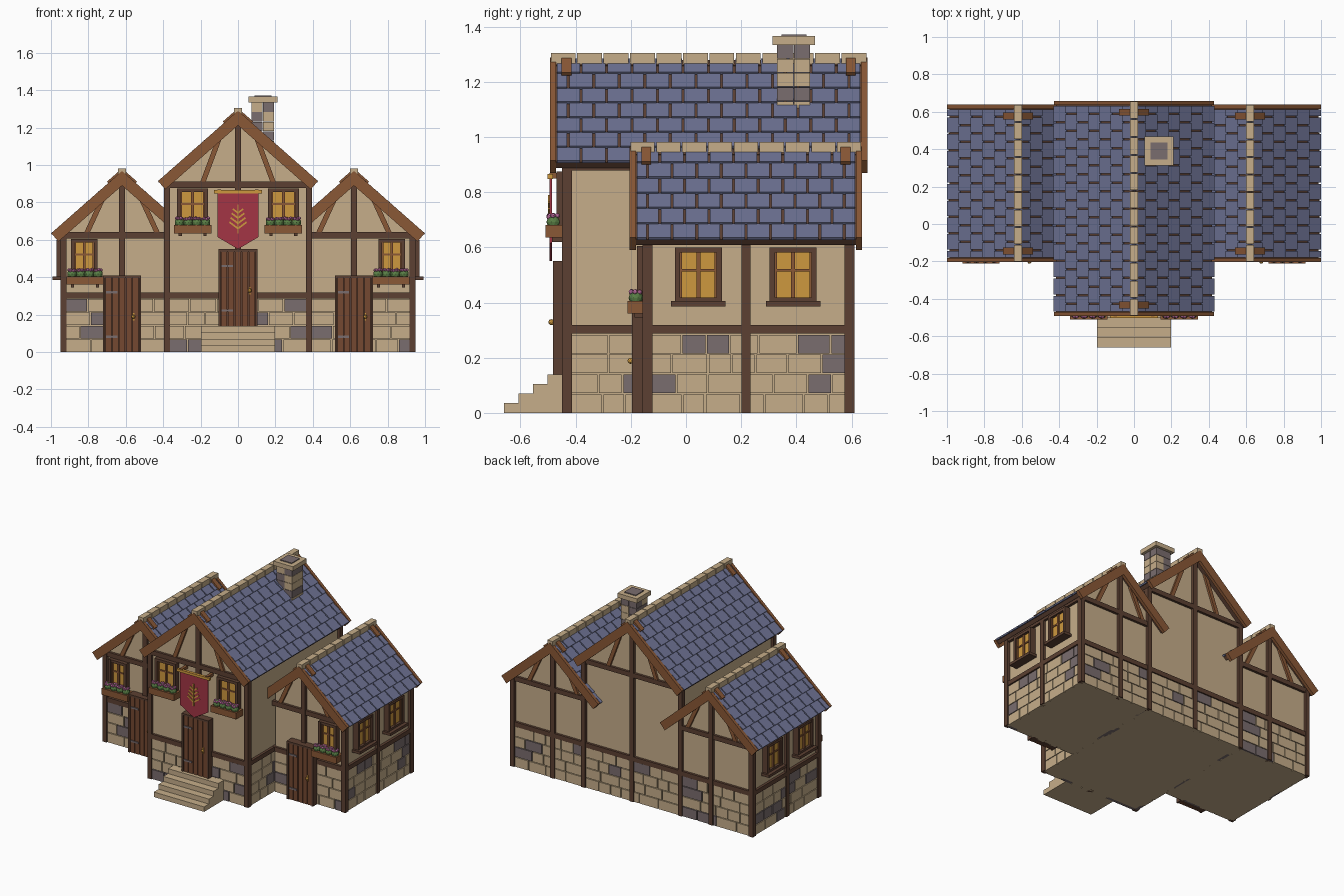
import bpy, bmesh, math, random
from mathutils import Matrix, Vector

if "Cube" in bpy.data.objects:
    bpy.data.objects.remove(bpy.data.objects["Cube"])
random.seed(7)


def colour(name, code):
    srgb = [int(code[i:i + 2], 16) / 255 for i in (0, 2, 4)]
    rgba = [((c + .055) / 1.055) ** 2.4 for c in srgb] + [1]
    m = bpy.data.materials.new(name)
    m.use_nodes = True
    m.diffuse_color = rgba
    m.node_tree.nodes["Principled BSDF"].inputs["Base Color"].default_value = rgba
    return m


TAN = colour("plaster_and_pale_stone", "C6AE8A")
GREY = colour("grey_stone", "7A6D6E")
DARK = colour("dark_timber", "5C4032")
WOOD = colour("warm_timber", "8A5836")
PLANK = colour("door_planks", "754831")
SLATE = colour("blue_slate", "6E7394")
GOLD = colour("gold", "CE983E")
RED = colour("red_cloth", "A33545")
GREEN = colour("leaf_green", "5A8046")
PINK = colour("pink_petals", "C873A8")


class Part:
    """Collects simple solids into one named object."""

    def __init__(self, name, *mats, frame=None):
        self.name, self.mats, self.bm = name, mats, bmesh.new()
        self.frame = frame or Matrix()

    def paint(self, verts, mat):
        for f in {f for v in verts for f in v.link_faces}:
            f.material_index = self.mats.index(mat or self.mats[0])

    def solid(self, local, mat=None):
        r = bmesh.ops.create_cube(self.bm, size=1, matrix=self.frame @ local)
        self.paint(r["verts"], mat)

    def box(self, x0, x1, y0, y1, z0, z1, mat=None):
        c = Vector((x0 + x1, y0 + y1, z0 + z1)) / 2
        self.solid(Matrix.Translation(c) @ Matrix.Diagonal((x1 - x0, y1 - y0, z1 - z0, 1)), mat)

    def bar(self, x0, z0, x1, z1, y, w, d, mat=None):
        dx, dz = x1 - x0, z1 - z0
        self.solid(Matrix.Translation(((x0 + x1) / 2, y, (z0 + z1) / 2))
                   @ Matrix.Rotation(-math.atan2(dz, dx), 4, 'Y')
                   @ Matrix.Diagonal((math.hypot(dx, dz), d, w, 1)), mat)

    def ball(self, c, r, mat):
        m = self.frame @ Matrix.Translation(c)
        b = bmesh.ops.create_icosphere(self.bm, subdivisions=2, radius=r, matrix=m)
        self.paint(b["verts"], mat)

    def prism(self, pts, y0, y1, mat=None):
        face = self.bm.faces.new([self.bm.verts.new((x, y0, z)) for x, z in pts])
        r = bmesh.ops.extrude_face_region(self.bm, geom=[face])
        vs = [v for v in r["geom"] if isinstance(v, bmesh.types.BMVert)]
        bmesh.ops.translate(self.bm, verts=vs, vec=(0, y1 - y0, 0))
        self.paint(vs, mat)

    def done(self):
        bmesh.ops.recalc_face_normals(self.bm, faces=self.bm.faces)
        me = bpy.data.meshes.new(self.name)
        self.bm.to_mesh(me)
        self.bm.free()
        for m in self.mats:
            me.materials.append(m)
        ob = bpy.data.objects.new(self.name, me)
        bpy.context.collection.objects.link(ob)
        return ob


SLOPE, SKIN = .88, .02
BACK = .61


def stones(name, frame, length):
    # four courses of uneven blocks along local x, facing local -y
    p = Part(name, TAN, GREY, frame=frame)
    step = .072
    for row in range(4):
        x = 0
        while x < length:
            end = x + random.uniform(.08, .16)
            if length - end < .05:
                end = length
            p.box(x + .003, end - .003, -.012, .01, row * step, (row + 1) * step - .005,
                  GREY if random.random() < .22 else TAN)
            x = end
    p.done()


def building(name, cx, x0, x1, y0, eave, ridge, posts, side_posts, strut):
    roof_z = lambda x: ridge - .035 - SLOPE * abs(x - cx)
    a, b, f, k = x0 + SKIN, x1 - SKIN, y0 + SKIN, BACK - SKIN
    walls = Part(name + "_walls", TAN)
    walls.prism([(a, 0), (b, 0), (b, roof_z(b)), (cx, roof_z(cx)), (a, roof_z(a))], f, k)
    walls.done()
    # stone footing on all four sides
    for label, x, y, turn, n in (("front", a, f, 0, b - a), ("back", b, k, 180, b - a),
                                 ("left", b, f, 90, k - f), ("right", a, k, -90, k - f)):
        stones(f"{name}_{label}_footing",
               Matrix.Translation((x, y, 0)) @ Matrix.Rotation(math.radians(turn), 4, 'Z'), n)
    # posts, rails and gable struts
    t = Part(name + "_timber", DARK, WOOD)
    for y, d in ((y0, 1), (BACK, -1)):
        lo, hi = sorted((y, y + d * .036))
        for x in posts:
            t.box(x - .016, x + .016, lo, hi, 0, roof_z(x) if x == cx else eave)
        for z in (.303, eave):
            t.box(x0, x1, lo + .003, hi - .003, z - .017, z + .016)
        for s in (-1, 1):
            t.bar(cx + s * strut, roof_z(cx + strut), cx + s * strut * 2.1, eave + .01,
                  y + d * .015, .027, .02, WOOD)
    for x in (x0, x1 - .03):
        for z in (.303, eave):
            t.box(x + .002, x + .028, y0 + .01, BACK - .01, z - .016, z + .015)
        for y in side_posts:
            t.box(x, x + .03, y - .016, y + .016, 0, eave)
    t.done()


def roof(name, cx, half, ridge, y0, y1, rows, cols):
    angle, length = math.atan(SLOPE), y1 - y0
    run, h = half * math.hypot(1, SLOPE), length / 2
    step, pitch = run / rows, (length - .04) / cols
    top = Matrix.Translation((cx, (y0 + y1) / 2, ridge))
    for side, turn in (("left", 0), ("right", math.pi)):
        frame = top @ Matrix.Rotation(turn, 4, 'Z') @ Matrix.Rotation(angle, 4, 'Y')
        deck = Part(f"{name}_{side}_deck", DARK, WOOD, frame=frame)
        deck.box(0, run - .004, -h + .01, h - .01, -.035, -.008)
        for s in (-1, 1):
            y = s * (h - .011)
            deck.box(0, run, y - .011, y + .011, -.055, .004, WOOD)
            y = s * (h - .06)
            deck.box(.01, .095, y - .018, y + .018, 0, .014, WOOD)
        deck.done()
        # staggered slates, each tipped up at its lower edge
        tiles = Part(f"{name}_{side}_slates", SLATE, frame=frame)
        for r in range(rows):
            edges = [-h + .02 + pitch * (i + r % 2 / 2) for i in range(-1, cols + 1)]
            for e in edges:
                lo, hi = max(e, -h + .022) + .004, min(e + pitch, h - .022) - .004
                if hi - lo > .02:
                    tiles.solid(Matrix.Translation((step * (r + .5), (lo + hi) / 2, -.004))
                                @ Matrix.Rotation(-.09, 4, 'Y')
                                @ Matrix.Diagonal((step + .003, hi - lo, .011, 1)))
        tiles.done()
    caps = Part(name + "_ridge_caps", TAN, frame=top)
    cap = length / cols
    for i in range(cols):
        caps.box(-.021, .021, -h + cap * i + .003, -h + cap * (i + 1) - .003, -.02, .019)
    caps.done()


def window(name, frame, w, h, sill):
    p = Part(name, DARK, WOOD, GOLD, frame=frame)
    a, b, e = w / 2, h / 2, .019
    p.box(-a + .01, a - .01, -.02, .01, -b + .01, b - .01, GOLD)
    for s in (-1, 1):
        p.box(*sorted((s * a, s * (a - e))), -.04, .01, -b, b)
        p.box(-a, a, -.038, .01, *sorted((s * b, s * (b - e))))
        p.box(*sorted((s * (a - e), s * (a - e - .007))), -.03, 0, -b + e, b - e, WOOD)
    p.box(-.007, .007, -.03, 0, -b + e, b - e, WOOD)
    p.box(-a + e, a - e, -.026, 0, .012, .022, WOOD)
    if sill:
        p.box(-a - .014, a + .014, -.062, .01, -b - .014, -b + .005)
    p.done()


def flower_box(name, frame, w):
    p = Part(name, WOOD, GREEN, PINK, DARK, frame=frame)
    p.box(-w / 2, w / 2, -.075, 0, -.045, 0)
    for s in (-1, 1):
        p.box(s * w / 3 - .009, s * w / 3 + .009, -.05, 0, -.06, -.045, DARK)
    for i in range(4):
        c = Vector((w * (i - 1.5) / 4.3, -.045, .012))
        p.ball(c, .026, GREEN)
        for j in range(6):
            t = j * math.tau / 6 + i
            p.ball(c + Vector((.015 * math.cos(t), .018 * math.sin(t), random.uniform(.017, .024))),
                   .009, PINK)
    p.done()


def door(name, x, y, z, w, h):
    p = Part(name, PLANK, DARK, GREY, GOLD, frame=Matrix.Translation((x, y, z)))
    a, n = w / 2 - .012, 5
    p.box(-w / 2, w / 2, -.014, .03, 0, h, DARK)
    for s in (-1, 1):
        p.box(*sorted((s * a, s * w / 2)), -.03, .03, 0, h, DARK)
    p.box(-w / 2, w / 2, -.03, .03, h - .014, h, DARK)
    for i in range(n):
        left = -a + 2 * a * i / n
        p.box(left + .002, left + 2 * a / n - .002, -.024, 0, 0, h - .014)
    for t in (.2, .78):
        p.box(-a + .005, -a + .065, -.03, 0, h * t - .006, h * t + .006, GREY)
    p.ball((a - .03, -.036, h * .46), .011, GOLD)
    p.box(a - .035, a - .025, -.03, 0, h * .46 - .02, h * .46 + .02, GOLD)
    p.done()


# Hall and its two wings
building("hall", 0, -.395, .395, -.45, .895, 1.285, (-.379, 0, .379), (), .09)
roof("hall_roof", 0, .425, 1.285, -.493, .657, 7, 12)
door("hall_door", 0, -.452, .14, .21, .41)
for label, s in (("left", 1), ("right", -1)):
    inner, outer = sorted((s * .37, s * .95))
    building(label + "_wing", s * .62, inner, outer, -.157, .625, .963,
             (s * .62, s * .934), (.217, ), .09)
    roof(label + "_wing_roof", s * .62, .376, .963, -.204, .638, 6, 9)
    door(label + "_wing_door", s * .62, -.165, 0, .205, .41)
    # front windows with planters
    at = Matrix.Translation
    window(label + "_hall_window", at((s * .243, -.43, .775)), .165, .2, False)
    flower_box(label + "_hall_planter", at((s * .243, -.435, .68)), .2)
    window(label + "_wing_window", at((s * .822, -.137, .505)), .14, .2, False)
    flower_box(label + "_wing_planter", at((s * .818, -.137, .405)), .2)
    # side windows
    for place, y in (("front", .045), ("rear", .388)):
        turn = Matrix.Rotation(s * math.pi / 2, 4, 'Z')
        window(f"{label}_side_{place}_window", at((s * .93, y, .5)) @ turn, .17, .2, True)

# Entrance steps
steps = Part("entrance_steps", TAN)
for i in range(4):
    steps.box(-.197, .197, -.66 + .053 * i, -.44, .035 * i, .035 * (i + 1))
steps.done()

# Hanging banner with an ear of grain
banner = Part("banner", RED, GOLD, WOOD)
banner.prism([(-.11, .85), (.11, .85), (.11, .615), (0, .55), (-.11, .615)], -.494, -.486)
banner.box(-.128, .128, -.502, -.482, .847, .865, GOLD)
for s in (-1, 1):
    banner.box(s * .1 - .01, s * .1 + .01, -.495, -.43, .85, .87, WOOD)
    for i in range(4):
        z, reach = .66 + .028 * i, .046 - .006 * i
        banner.bar(0, z, s * reach, z + reach * .75, -.496, .009, .008, GOLD)
banner.bar(0, .635, 0, .79, -.496, .008, .009, GOLD)
banner.done()

# Chimney in courses of mixed stone
chimney = Part("chimney", TAN, GREY)
x0, y0, size = .072, .33, .122
for i, odd in enumerate((0, 1, 0, 0, 1)):
    z = 1.08 + .051 * i
    for cx in (0, 1):
        for cy in (0, 1):
            x, y = x0 + cx * size / 2, y0 + cy * size / 2
            mat = GREY if cx == odd or (odd and cy) else TAN
            chimney.box(x, x + size / 2 - .002, y, y + size / 2 - .002, z, z + .049, mat)
lip = .016
chimney.box(x0 - lip, x0 + size + lip, y0 - lip, y0 + size + lip, 1.334, 1.365)
chimney.box(x0 + lip, x0 + size - lip, y0 + lip, y0 + size - lip, 1.36, 1.371, GREY)
chimney.done()
